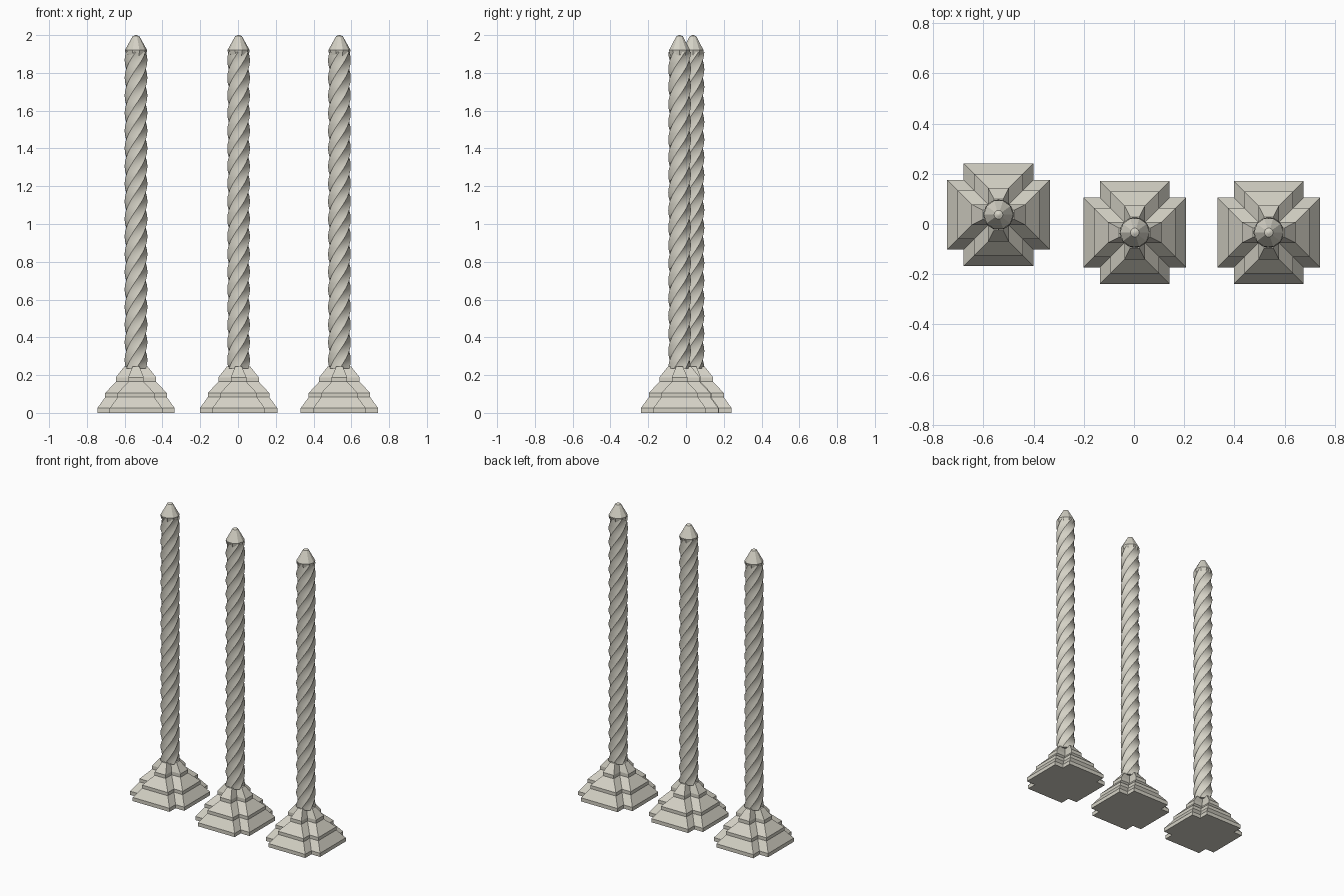
import bpy, bmesh
from math import sin, cos, pi

cube = bpy.data.objects.get("Cube")
if cube:
    bpy.data.objects.remove(cube)

stone = bpy.data.materials.new("pale stone")
stone.use_nodes = True
COLOUR = (0.66, 0.64, 0.56, 1)
stone.diffuse_color = COLOUR
stone.node_tree.nodes["Principled BSDF"].inputs["Base Color"].default_value = COLOUR


def loft(name, rings, location):
    """Skin a stack of equal-length rings and close both ends."""
    bm = bmesh.new()
    loops = [[bm.verts.new(p) for p in ring] for ring in rings]
    count = len(loops[0])
    for low, high in zip(loops, loops[1:]):
        for i in range(count):
            j = (i + 1) % count
            bm.faces.new((low[i], low[j], high[j], high[i]))
    bm.faces.new(loops[0][::-1])
    bm.faces.new(loops[-1])
    mesh = bpy.data.meshes.new(name)
    bm.to_mesh(mesh)
    bm.free()
    mesh.materials.append(stone)
    obj = bpy.data.objects.new(name, mesh)
    obj.location = location
    bpy.context.collection.objects.link(obj)
    return obj


def cross_ring(half, z, notch=0.066):
    """Square outline with its four corners notched."""
    arm = max(half - notch, 0.018)
    corner = [(half, -arm), (half, arm), (arm, arm)]
    ring = []
    for turn in range(4):
        c, s = round(cos(turn * pi / 2)), round(sin(turn * pi / 2))
        ring += [(x * c - y * s, x * s + y * c, z) for x, y in corner]
    return ring


def round_ring(radius, z, sides, angle=0, groove=1):
    """Round outline whose alternate points can be pulled in as grooves."""
    ring = []
    for i in range(sides):
        r = radius * (groove if i % 2 else 1)
        a = angle + 2 * pi * i / sides
        ring.append((r * cos(a), r * sin(a), z))
    return ring


# Stepped base tiers: half width, height
TIERS = [(0.205, 0), (0.205, 0.025), (0.163, 0.083), (0.163, 0.105),
         (0.107, 0.165), (0.107, 0.188), (0.062, 0.245)]
LOBES, PITCH, BOTTOM, TOP, STEPS = 6, 0.56, 0.235, 1.91, 90


def pillar(label, x, y):
    place = (x, y, 0)
    loft(label + "_stepped_base", [cross_ring(h, z) for h, z in TIERS], place)

    # Twisted shaft
    rings = []
    for k in range(STEPS + 1):
        z = BOTTOM + (TOP - BOTTOM) * k / STEPS
        rings.append(round_ring(0.06, z, LOBES * 2, 2 * pi * z / PITCH, 0.86))
    shaft = loft(label + "_twisted_shaft", rings, place)
    bpy.context.view_layer.objects.active = shaft
    shaft.select_set(True)
    bpy.ops.object.shade_smooth_by_angle(angle=0.35)
    shaft.select_set(False)

    # Faceted pointed cap
    cap = [(0.05, 1.88), (0.059, 1.92), (0.018, 1.994), (0.004, 2)]
    loft(label + "_pointed_cap", [round_ring(r, z, 10) for r, z in cap], place)


pillar("right", -0.54, 0.037)
pillar("middle", 0.003, -0.034)
pillar("left", 0.537, -0.034)
